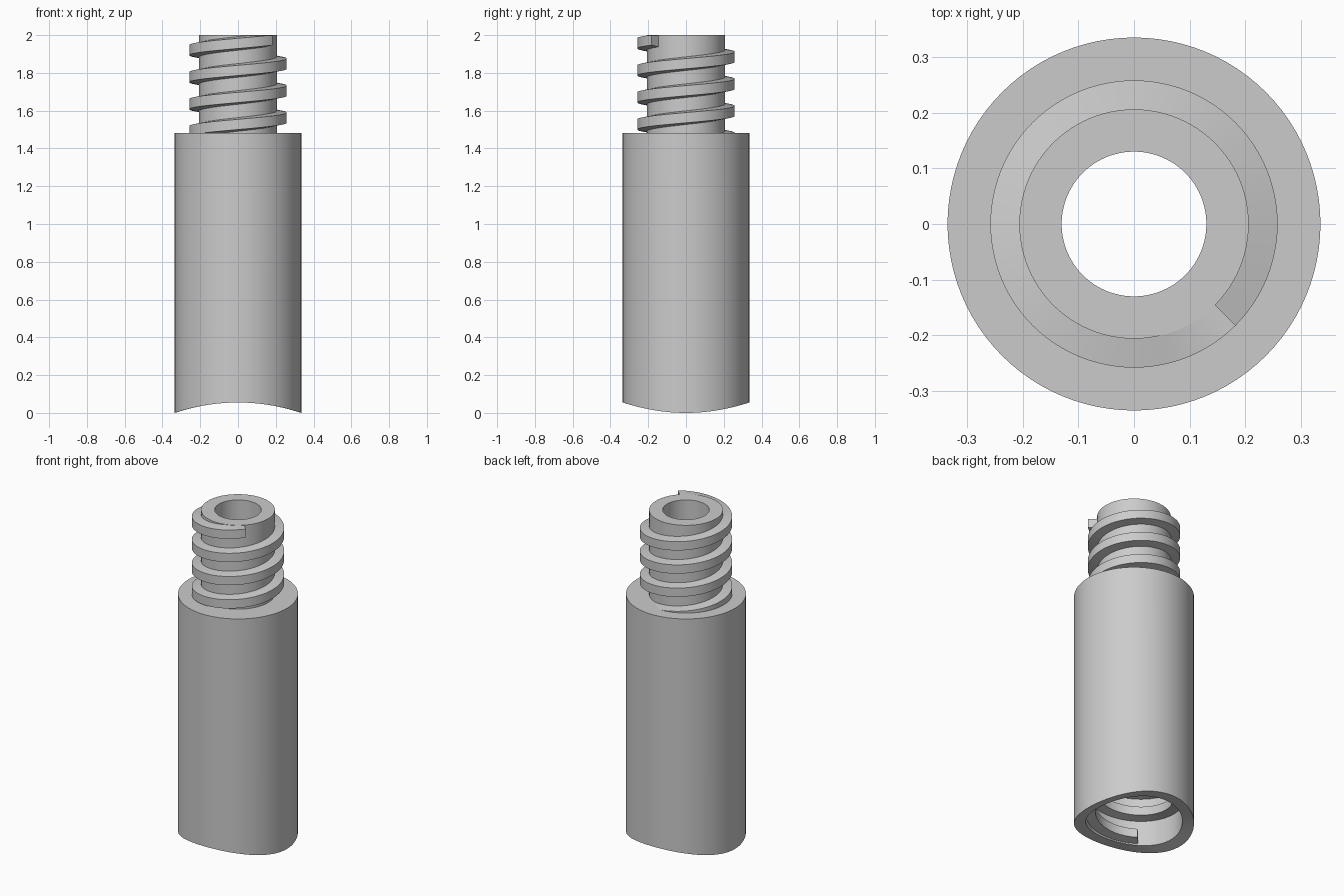
import bpy, bmesh
from math import sin, cos, pi, radians, sqrt

cube = bpy.data.objects.get("Cube")
if cube:
    bpy.data.objects.remove(cube, do_unlink=True)

# Main dimensions
OUTER, NECK, HOLE, SOCKET = 0.335, 0.206, 0.13, 0.27
SHOULDER, TOP, SOCKET_DEPTH = 1.483, 2.0, 0.6
PITCH, SEGMENTS = 0.143, 96
SADDLE = 1.048                      # radius of the curved cut in the foot

grey = bpy.data.materials.new("light grey")
grey.use_nodes = True
grey.diffuse_color = (0.6, 0.6, 0.6, 1)
grey.node_tree.nodes["Principled BSDF"].inputs["Base Color"].default_value = (0.6, 0.6, 0.6, 1)


def finish(name, bm):
    bmesh.ops.recalc_face_normals(bm, faces=bm.faces)
    mesh = bpy.data.meshes.new(name)
    bm.to_mesh(mesh)
    bm.free()
    mesh.materials.append(grey)
    obj = bpy.data.objects.new(name, mesh)
    bpy.context.collection.objects.link(obj)
    bpy.ops.object.select_all(action='DESELECT')
    bpy.context.view_layer.objects.active = obj
    obj.select_set(True)
    bpy.ops.object.shade_smooth_by_angle(angle=radians(30))
    return obj


def bridge(bm, a, b):
    """Join two closed loops of vertices with quads."""
    n = len(a)
    for i in range(n):
        j = (i + 1) % n
        bm.faces.new((a[i], a[j], b[j], b[i]))


def foot_height(x):
    """Underside shape: part of a horizontal cylinder along y."""
    return sqrt(SADDLE ** 2 - x * x) - sqrt(SADDLE ** 2 - OUTER ** 2)


def lathe(name, profile):
    """Revolve a closed profile; a height of None follows the curved foot."""
    bm = bmesh.new()
    rings = []
    for s in range(SEGMENTS):
        a = 2 * pi * s / SEGMENTS
        ring = []
        for r, z in profile:
            x, y = r * cos(a), r * sin(a)
            ring.append(bm.verts.new((x, y, foot_height(x) if z is None else z)))
        rings.append(ring)
    for s in range(SEGMENTS):
        bridge(bm, rings[s], rings[(s + 1) % SEGMENTS])
    return finish(name, bm)


def thread(name, root, crest, start, z0, turns, limit):
    """Sweep a trapezoid along a right-handed helix."""
    section = [(root, -0.037), (crest, -0.027), (crest, 0.027), (root, 0.037)]
    bm = bmesh.new()
    steps = round(turns * SEGMENTS)
    rings = []
    for s in range(steps + 1):
        t = turns * s / steps
        a = start + 2 * pi * t
        rings.append([bm.verts.new((r * cos(a), r * sin(a), min(z0 + PITCH * t + dz, limit)))
                      for r, dz in section])
    for a, b in zip(rings, rings[1:]):
        bridge(bm, a, b)
    bm.faces.new(rings[0])
    bm.faces.new(rings[-1])
    return finish(name, bm)


# Hollow sleeve with neck, narrow bore and wide socket
lathe("sleeve_body", [(OUTER, None), (OUTER, SHOULDER), (NECK, SHOULDER), (NECK, TOP),
                      (HOLE, TOP), (HOLE, SOCKET_DEPTH), (SOCKET, SOCKET_DEPTH), (SOCKET, None)])

# Outer thread on the neck, ending at the front left
neck_turns = 3.75
thread("neck_thread", NECK - 0.004, 0.258, radians(-45) - 2 * pi * neck_turns,
       1.974 - PITCH * neck_turns, neck_turns, TOP - 0.001)

# Inner thread in the socket
thread("socket_thread", SOCKET + 0.004, 0.215, radians(225), 0.085, 3.5, SOCKET_DEPTH)
